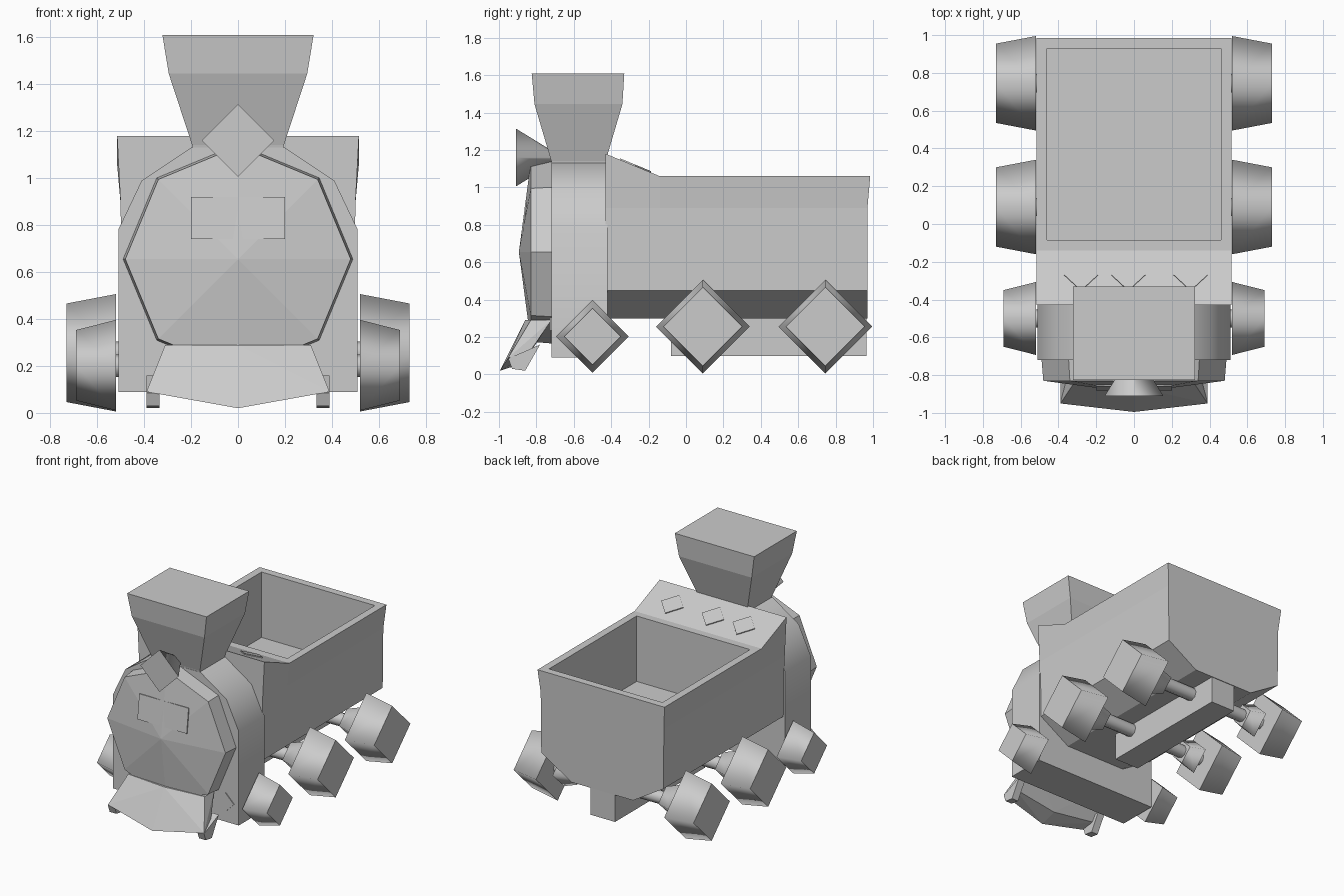
import bpy, bmesh, math
from mathutils import Vector, Matrix

if "Cube" in bpy.data.objects:
    bpy.data.objects.remove(bpy.data.objects["Cube"])

grey = bpy.data.materials.new("plain_grey")
grey.use_nodes = True
GREY = (0.6, 0.6, 0.6, 1)
grey.diffuse_color = GREY
grey.node_tree.nodes["Principled BSDF"].inputs["Base Color"].default_value = GREY


def finish(name, bm, smooth_angle=None):
    """Turn a bmesh into an object; edges under the angle are shaded smooth."""
    bmesh.ops.recalc_face_normals(bm, faces=bm.faces)
    if smooth_angle:
        for f in bm.faces:
            f.smooth = True
        for e in bm.edges:
            e.smooth = e.calc_face_angle(0) < math.radians(smooth_angle)
    mesh = bpy.data.meshes.new(name)
    bm.to_mesh(mesh)
    bm.free()
    mesh.materials.append(grey)
    obj = bpy.data.objects.new(name, mesh)
    bpy.context.collection.objects.link(obj)
    return obj


def loft(name, sections, smooth_angle=None, bm_only=False):
    """Skin a list of equal-length rings and cap both ends."""
    bm = bmesh.new()
    rings = [[bm.verts.new(p) for p in s] for s in sections]
    n = len(rings[0])
    for a, b in zip(rings, rings[1:]):
        for i in range(n):
            j = (i + 1) % n
            bm.faces.new((a[i], a[j], b[j], b[i]))
    bm.faces.new(rings[0])
    bm.faces.new(rings[-1])
    return bm if bm_only else finish(name, bm, smooth_angle)


def ring(axis, at, c1, c2, r, n=4):
    """Regular polygon across the x or y axis, with a corner pointing up."""
    pts = []
    for i in range(n):
        t = 2 * math.pi * i / n
        u, v = c1 + r * math.sin(t), c2 + r * math.cos(t)
        pts.append((at, u, v) if axis == "x" else (u, at, v))
    return pts


def rounded(name, axis, c1, c2, stations, n=4):
    """Few-sided turned part: smooth around its sides, sharp at its caps."""
    bm = loft(name, [ring(axis, at, c1, c2, r, n) for at, r in stations], bm_only=True)
    k = 0 if axis == "x" else 1
    for f in bm.faces:
        f.smooth = True
    for e in bm.edges:
        e.smooth = abs(e.verts[0].co[k] - e.verts[1].co[k]) > 1e-4
    return finish(name, bm)


def rect(z, hx, y0, y1):
    return [(-hx, y0, z), (hx, y0, z), (hx, y1, z), (-hx, y1, z)]


def hull(name, points):
    bm = bmesh.new()
    for p in points:
        bm.verts.new(p)
    bmesh.ops.convex_hull(bm, input=bm.verts)
    bmesh.ops.dissolve_limit(bm, angle_limit=0.02, verts=bm.verts, edges=bm.edges)
    return finish(name, bm)


def plate(name, centre, corners, tilt=0):
    """Thin flat plate facing the front, tilted back about x."""
    bm = loft(name, [[(x, y, z) for x, z in corners] for y in (-0.004, 0.004)], bm_only=True)
    bm.transform(Matrix.Translation(centre) @ Matrix.Rotation(tilt, 4, "X"))
    return finish(name, bm)


def mirrored(half):
    return half + [(-x, z) for x, z in reversed(half)]


# Open rear body: raised sloping front, flared rim, chamfered bottom
def body_section(y, y_top, top):
    half = [(0.25, 0.30), (0.495, 0.45), (0.5, 0.89), (0.515, top)]
    return [(x, y_top if z == top else y, z) for x, z in mirrored(half)]


bm = loft("body", [body_section(-0.43, -0.43, 1.18), body_section(-0.14, -0.14, 1.06),
                   body_section(0.97, 0.985, 1.06)], bm_only=True)
bmesh.ops.recalc_face_normals(bm, faces=bm.faces)
top = [f for f in bm.faces if f.normal.z > 0.99]
bmesh.ops.inset_region(bm, faces=top, thickness=0.078)
well = bmesh.ops.extrude_face_region(bm, geom=top)
bmesh.ops.delete(bm, geom=top, context="FACES_ONLY")
bmesh.ops.translate(bm, vec=(0, 0, -0.48),
                    verts=[v for v in well["geom"] if isinstance(v, bmesh.types.BMVert)])
finish("body", bm)

# Arched block behind the boiler face
arch = mirrored([(0.51, 0.09), (0.51, 0.78), (0.41, 0.99), (0.2, 1.13)])
loft("boiler_block", [[(x, y, z) for x, z in arch] for y in (-0.72, -0.42)], 40)

# Eight-sided boiler face with a shallow pointed front
loft("boiler_face", [ring("y", -0.893, 0, 0.655, 0.004, 8), ring("y", -0.83, 0, 0.655, 0.48, 8),
                     ring("y", -0.71, 0, 0.655, 0.49, 8)])
plate("face_panel", (0, -0.866, 0.83), [(-0.2, -0.09), (0.2, -0.09), (0.2, 0.09), (-0.2, 0.09)],
      math.radians(-7))

# Headlight cone
rounded("headlight", "y", 0, 1.16, [(-0.91, 0.155), (-0.69, 0.02)])

# Square flared chimney
loft("chimney", [rect(1.08, 0.185, -0.71, -0.44), rect(1.14, 0.195, -0.72, -0.43),
                 rect(1.445, 0.295, -0.81, -0.34), rect(1.61, 0.322, -0.825, -0.33)])

# Centre beam under the body
loft("centre_beam", [rect(0.1, 0.1, -0.08, 0.965), rect(0.32, 0.1, -0.08, 0.965)])

# Track guard with a pointed lower edge, and its corner feet
guard = [(0, -0.86, 0.29), (0, -0.995, 0.02), (0, -0.87, 0.06), (0, -0.72, 0.29)]
for s in (-1, 1):
    guard += [(s * 0.31, -0.83, 0.29), (s * 0.39, -0.95, 0.09),
              (s * 0.37, -0.85, 0.1), (s * 0.31, -0.72, 0.29)]
    hull("guard_foot", [(s * x, y, z) for x in (0.335, 0.39)
                        for y, z in ((-0.95, 0.085), (-0.93, 0.03), (-0.86, 0.02), (-0.78, 0.16))])
hull("track_guard", guard)

# Wheels, collars and axles
diamond = [(0, -1), (1, 0), (0, 1), (-1, 0)]
for side, s in (("left", 1), ("right", -1)):
    for spot, y in (("middle", 0.09), ("rear", 0.745)):
        rounded(f"{side}_{spot}_wheel", "x", y, 0.256, [(s * 0.52, 0.25), (s * 0.73, 0.21)])
        rounded(f"{side}_{spot}_collar", "x", y, 0.256, [(s * 0.36, 0.09), (s * 0.47, 0.13)])
    rounded(f"{side}_front_wheel", "x", -0.5, 0.203, [(s * 0.52, 0.193), (s * 0.69, 0.15)])
    # Small diamond buffers on the block front
    plate(f"{side}_buffer", (s * 0.405, -0.722, 0.235), [(x * 0.07, z * 0.07) for x, z in diamond])
for spot, y, z in (("front", -0.5, 0.2), ("middle", 0.09, 0.256), ("rear", 0.745, 0.256)):
    rounded(f"{spot}_axle", "x", y, z, [(-0.55, 0.048), (0.55, 0.048)], 8)

# Diamond dials on the sloping panel
slope = math.atan2(0.12, 0.29)
for x in (-0.28, -0.03, 0.3):
    plate("dial", (x, -0.27, 1.117), [(u * 0.09, v * 0.09) for u, v in diamond],
          -(math.pi / 2 + slope))
